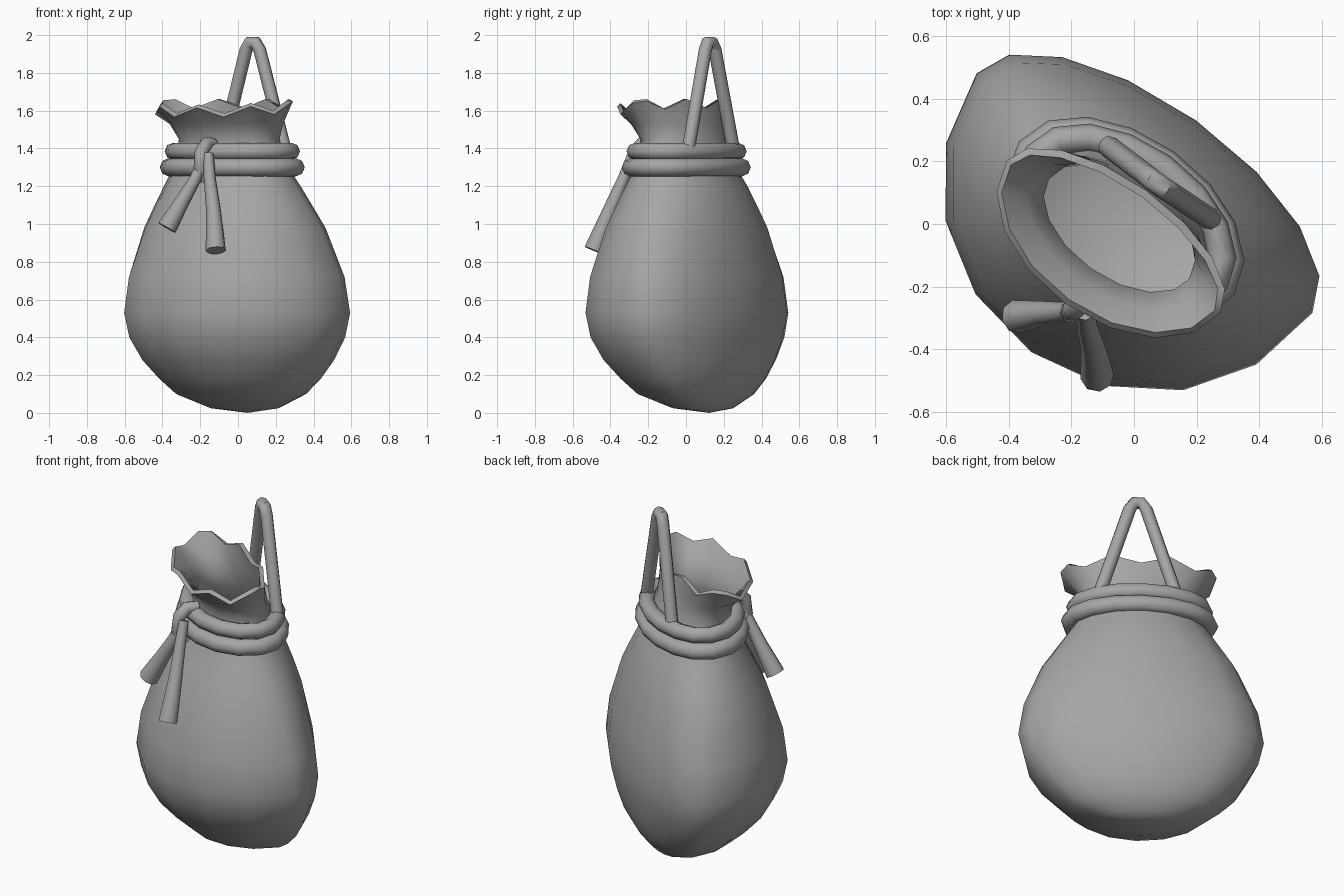
import bpy
import bmesh
from math import sin, cos, pi, radians

cube = bpy.data.objects.get("Cube")
if cube:
    bpy.data.objects.remove(cube, do_unlink=True)

SIDES = 16
TURN = radians(-35.5)   # the pouch is turned about the vertical
MID = -0.03             # middle of the pouch along its width

grey = bpy.data.materials.new("plain_grey")
grey.use_nodes = True
grey.diffuse_color = (0.38, 0.38, 0.38, 1)
grey.node_tree.nodes["Principled BSDF"].inputs["Base Color"].default_value = (0.38, 0.38, 0.38, 1)


def place(u, v, z):
    """Width u, depth v and height z of the pouch to world space."""
    return (u * cos(TURN) - v * sin(TURN), u * sin(TURN) + v * cos(TURN), z)


def section(half, centre, front, back, z):
    """Cross-section with separate front and back depths."""
    pts = []
    for i in range(SIDES):
        a = 2 * pi * i / SIDES
        depth = back - centre if sin(a) > 0 else centre - front
        pts.append((MID + half * cos(a), centre + depth * sin(a), z))
    return pts


def finish(obj, angle):
    obj.data.materials.append(grey)
    bpy.ops.object.select_all(action='DESELECT')
    obj.select_set(True)
    bpy.context.view_layer.objects.active = obj
    bpy.ops.object.convert(target='MESH')
    bpy.ops.object.shade_smooth_by_angle(angle=radians(angle))


def tube(name, path, radius, radii=None, closed=False):
    """Eight-sided cord along a path, with optional radius per point."""
    curve = bpy.data.curves.new(name, 'CURVE')
    curve.dimensions = '3D'
    curve.bevel_depth = radius
    curve.bevel_resolution = 2
    curve.use_fill_caps = True
    spline = curve.splines.new('POLY')
    spline.points.add(len(path) - 1)
    for i, p in enumerate(path):
        spline.points[i].co = (*place(*p), 1)
        spline.points[i].radius = radii[i] if radii else 1
    spline.use_cyclic_u = closed
    obj = bpy.data.objects.new(name, curve)
    bpy.context.collection.objects.link(obj)
    finish(obj, 50)


# Pouch body: half width, centre depth, front depth, back depth, height
rows = [
    (0.20, 0.12, -0.06, 0.21, 0.025),
    (0.38, 0.11, -0.25, 0.27, 0.10),
    (0.47, 0.11, -0.34, 0.315, 0.18),
    (0.56, 0.10, -0.43, 0.345, 0.28),
    (0.63, 0.10, -0.50, 0.37, 0.40),
    (0.66, 0.10, -0.525, 0.385, 0.53),
    (0.63, 0.09, -0.50, 0.37, 0.72),
    (0.53, 0.05, -0.41, 0.32, 0.98),
    (0.46, 0.02, -0.35, 0.285, 1.10),
    (0.40, 0.00, -0.30, 0.25, 1.20),
    (0.35, -0.02, -0.26, 0.21, 1.28),
    (0.31, -0.03, -0.23, 0.18, 1.38),
    (0.30, -0.04, -0.22, 0.15, 1.45),
    (0.34, -0.06, -0.27, 0.13, 1.53),
    (0.42, -0.07, -0.335, 0.11, 1.615),
]
bm = bmesh.new()
rings = []
for n, row in enumerate(rows):
    ring = []
    for i, (u, v, z) in enumerate(section(*row)):
        if n == len(rows) - 1:          # ragged, tilted mouth
            s = sin(2 * pi * i / SIDES)
            wave = 1 if i % 2 == 0 else -1
            z += 0.025 * s + 0.025 * (-wave if s > 0.01 else wave)
        ring.append(bm.verts.new(place(u, v, z)))
    rings.append(ring)
pole = bm.verts.new(place(MID, 0.13, 0))
for i in range(SIDES):
    j = (i + 1) % SIDES
    bm.faces.new((pole, rings[0][j], rings[0][i]))
    for low, high in zip(rings, rings[1:]):
        bm.faces.new((low[i], low[j], high[j], high[i]))
mesh = bpy.data.meshes.new("pouch_body")
bm.to_mesh(mesh)
bm.free()
body = bpy.data.objects.new("pouch_body", mesh)
bpy.context.collection.objects.link(body)
wall = body.modifiers.new("wall", 'SOLIDIFY')
wall.thickness = 0.025
wall.offset = -1
finish(body, 50)

# Two turns of cord around the neck
tube("lower_neck_cord", section(0.375, 0, -0.27, 0.215, 1.30), 0.048, closed=True)
tube("upper_neck_cord", section(0.35, 0, -0.25, 0.20, 1.385), 0.045, closed=True)

# Carrying loop rising behind the mouth
tube("carrying_loop", [(-0.22, 0.155, 1.38), (-0.055, 0.15, 1.92), (-0.03, 0.148, 1.96),
                       (0.01, 0.148, 1.96), (0.035, 0.15, 1.92), (0.20, 0.155, 1.38)], 0.035)

# Knot wrapped over the cords, and its two flared ends
tube("knot_wrap", [(0, -0.23, 1.42), (0, -0.29, 1.425), (0, -0.335, 1.38),
                   (0, -0.345, 1.30), (0, -0.30, 1.24)], 0.036)
flare = [0.8, 0.9, 1.1, 1.5]
tube("right_cord_end", [(0.0, -0.335, 1.31), (-0.02, -0.36, 1.24),
                        (-0.07, -0.40, 1.13), (-0.135, -0.46, 0.98)], 0.036, flare)
tube("left_cord_end", [(0.035, -0.32, 1.37), (0.07, -0.355, 1.24),
                       (0.125, -0.40, 1.08), (0.187, -0.465, 0.86)], 0.036, flare)
